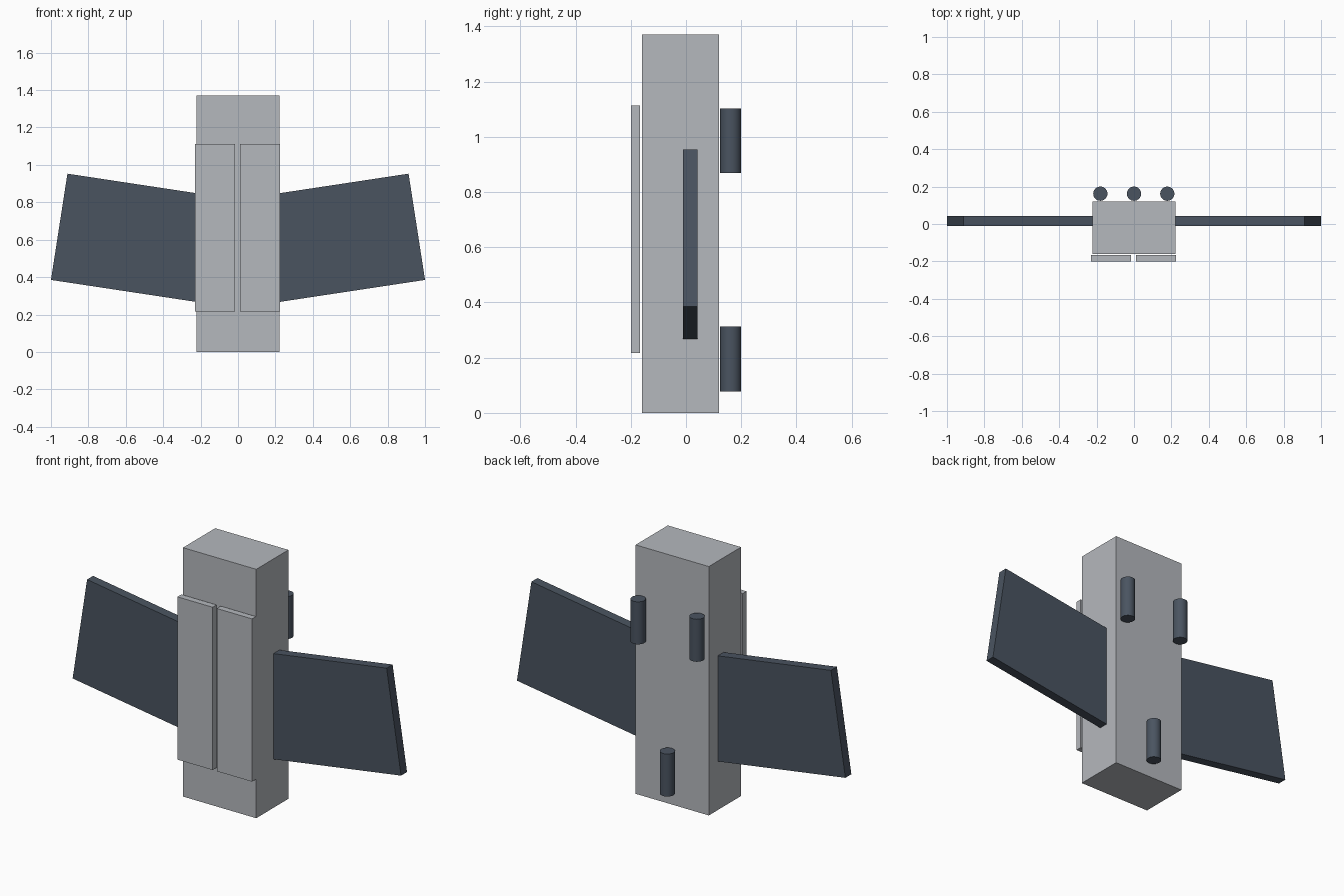
import bpy, bmesh, math

if "Cube" in bpy.data.objects:
    bpy.data.objects.remove(bpy.data.objects["Cube"])


def material(name, rgb):
    m = bpy.data.materials.new(name)
    m.diffuse_color = (*rgb, 1)
    m.use_nodes = True
    m.node_tree.nodes["Principled BSDF"].inputs["Base Color"].default_value = m.diffuse_color
    return m


LIGHT = material("light_grey", (0.46, 0.48, 0.51))
SLATE = material("dark_slate", (0.068, 0.088, 0.118))


def prism(name, outline, y0, y1, mat):
    """Extrude an (x, z) outline from y0 to y1."""
    bm = bmesh.new()
    face = bm.faces.new([bm.verts.new((x, y0, z)) for x, z in outline])
    ext = bmesh.ops.extrude_face_region(bm, geom=[face])
    verts = [v for v in ext["geom"] if isinstance(v, bmesh.types.BMVert)]
    bmesh.ops.translate(bm, verts=verts, vec=(0, y1 - y0, 0))
    bmesh.ops.recalc_face_normals(bm, faces=bm.faces)
    mesh = bpy.data.meshes.new(name)
    bm.to_mesh(mesh)
    bm.free()
    mesh.materials.append(mat)
    obj = bpy.data.objects.new(name, mesh)
    bpy.context.collection.objects.link(obj)
    return obj


def box(name, x0, x1, y0, y1, z0, z1, mat):
    return prism(name, [(x0, z0), (x1, z0), (x1, z1), (x0, z1)], y0, y1, mat)


# Main body
box("body", -0.223, 0.223, -0.16, 0.12, 0, 1.37, LIGHT)

# Two front doors standing just off the body
box("door_left", -0.229, -0.015, -0.20, -0.166, 0.217, 1.113, LIGHT)
box("door_right", 0.011, 0.225, -0.20, -0.166, 0.217, 1.113, LIGHT)

# Tilted side wings, rooted inside the body
WING = [(0.22, 0.267), (1.0, 0.385), (0.912, 0.953), (0.132, 0.835)]
for side, s in (("left", -1), ("right", 1)):
    prism("wing_" + side, [(s * x, z) for x, z in WING], -0.01, 0.042, SLATE)

# Three upright cylinders on the back
for name, x, z in (("upper_left", -0.18, 0.985),
                   ("upper_right", 0.178, 0.985),
                   ("lower", 0.0, 0.195)):
    bpy.ops.mesh.primitive_cylinder_add(vertices=32, radius=0.038, depth=0.234,
                                        location=(x, 0.162, z))
    tube = bpy.context.object
    tube.name = "back_cylinder_" + name
    tube.data.materials.append(SLATE)
    bpy.ops.object.shade_smooth_by_angle(angle=math.radians(30))
